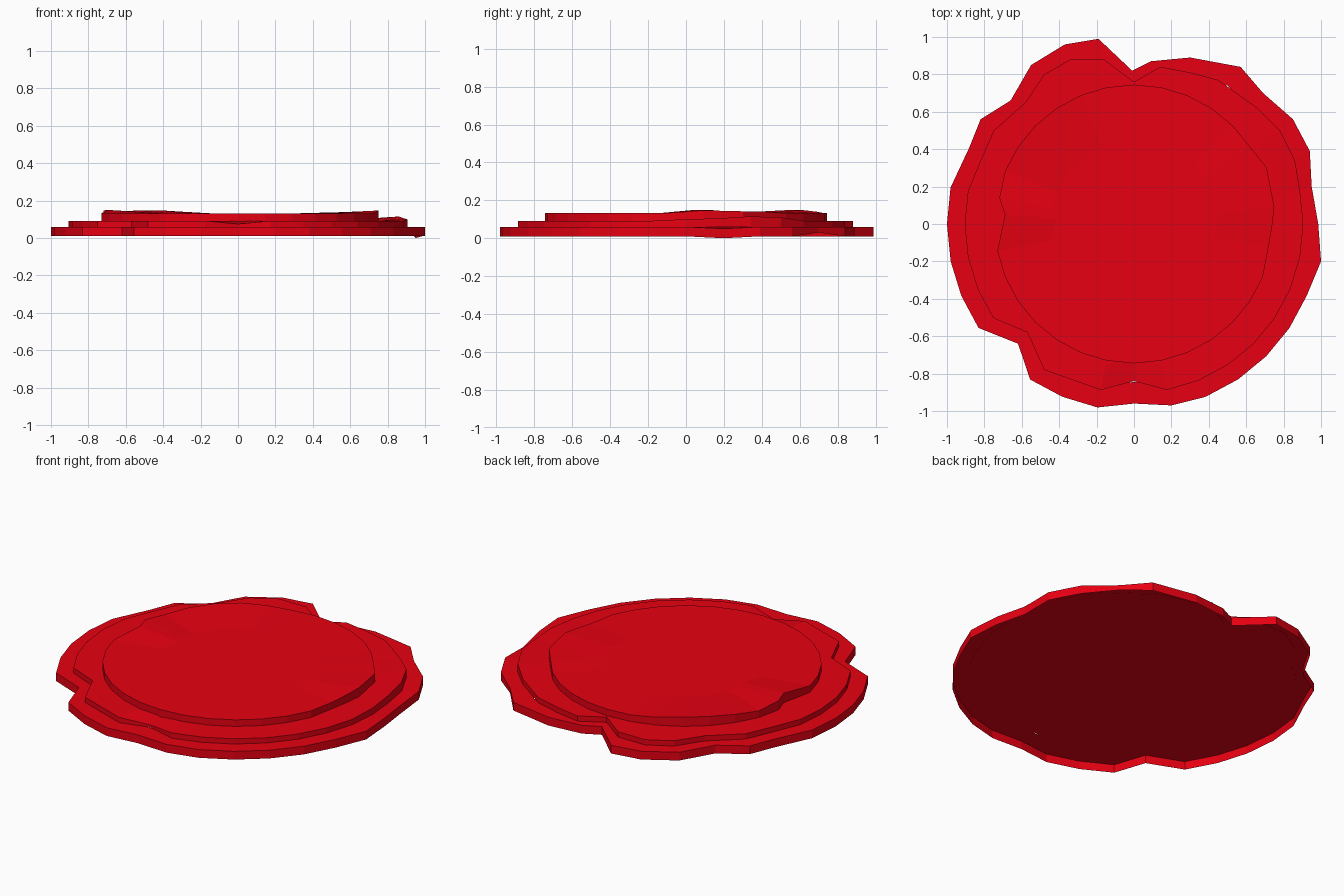
import bpy, bmesh, math

if "Cube" in bpy.data.objects:
    bpy.data.objects.remove(bpy.data.objects["Cube"])

red = bpy.data.materials.new("red_wax")
red.diffuse_color = (0.8, 0.0, 0.006, 1)
red.use_nodes = True
red.node_tree.nodes["Principled BSDF"].inputs["Base Color"].default_value = red.diffuse_color
N = 32


def wax_disc(name, radius, z0, z1, dents, tops=None, bottoms=None,
             inner=0.85, floor=True, hole=False):
    """32-sided slab; dents move rim points, tops/bottoms change rim heights."""
    tops, bottoms = tops or {}, bottoms or {}
    bm = bmesh.new()
    low, high = [], []
    for k in range(N):
        a = 2 * math.pi * k / N
        x, y = dents.get(k, (radius * math.cos(a), radius * math.sin(a)))
        low.append(bm.verts.new((x, y, bottoms.get(k, z0))))
        high.append(bm.verts.new((x, y, tops.get(k, z1))))

    def bridge(a, b):
        for k in range(N):
            j = (k + 1) % N
            bm.faces.new((a[k], a[j], b[j], b[k]))

    # an inner ring keeps the middle of the top flat
    ring = [bm.verts.new((v.co.x * inner, v.co.y * inner, z1)) for v in high]
    bridge(low, high)
    bridge(high, ring)
    if not hole:
        bm.faces.new(ring)
    if floor:
        bm.faces.new(low)
    bm.normal_update()
    bmesh.ops.recalc_face_normals(bm, faces=bm.faces)
    mesh = bpy.data.meshes.new(name)
    bm.to_mesh(mesh)
    bm.free()
    mesh.materials.append(red)
    obj = bpy.data.objects.new(name, mesh)
    bpy.context.collection.objects.link(obj)
    return obj


# Wide base with notches in the rim: a hollow rim, open underneath
wax_disc("base_rim", 1.0, 0.01, 0.06, {
    0: (0.985, 0), 1: (0.95, 0.2), 2: (0.94, 0.39), 3: (0.85, 0.56),
    4: (0.69, 0.70), 5: (0.57, 0.84), 6: (0.30, 0.89), 7: (0.09, 0.87),
    8: (-0.01, 0.82), 9: (-0.19, 0.99), 10: (-0.37, 0.96), 11: (-0.55, 0.85),
    12: (-0.66, 0.66), 13: (-0.82, 0.56), 14: (-0.88, 0.41), 17: (-0.98, -0.2),
    20: (-0.62, -0.64), 24: (0, -0.96), 25: (0.2, -0.97), 31: (1.0, -0.2)},
    tops={1: 0.05}, bottoms={1: 0.0, 4: 0.03},
    inner=0.88, floor=False, hole=True)

# Middle step follows the base outline
wax_disc("middle_disc", 0.905, 0.059, 0.092, {
    2: (0.86, 0.34), 3: (0.78, 0.5), 4: (0.66, 0.62), 5: (0.45, 0.77),
    6: (0.30, 0.81), 7: (0.14, 0.84), 8: (0, 0.76), 9: (-0.16, 0.88),
    10: (-0.34, 0.88), 11: (-0.48, 0.80), 12: (-0.58, 0.65), 13: (-0.75, 0.50),
    14: (-0.82, 0.34), 20: (-0.57, -0.58), 21: (-0.48, -0.78),
    22: (-0.34, -0.83), 24: (0, -0.84)},
    tops={0: 0.10, 1: 0.105, 2: 0.115, 3: 0.11, 24: 0.075})

# Raised centre plate with an uneven rim
wax_disc("top_disc", 0.745, 0.088, 0.132, {
    0: (0.74, 0), 1: (0.75, 0.09), 2: (0.71, 0.30), 15: (-0.72, 0.14),
    16: (-0.69, 0.05), 31: (0.72, -0.12)},
    tops={0: 0.14, 1: 0.147, 2: 0.142, 3: 0.14, 10: 0.14, 11: 0.148,
          12: 0.148, 13: 0.142, 15: 0.148, 16: 0.15}, inner=0.6)
